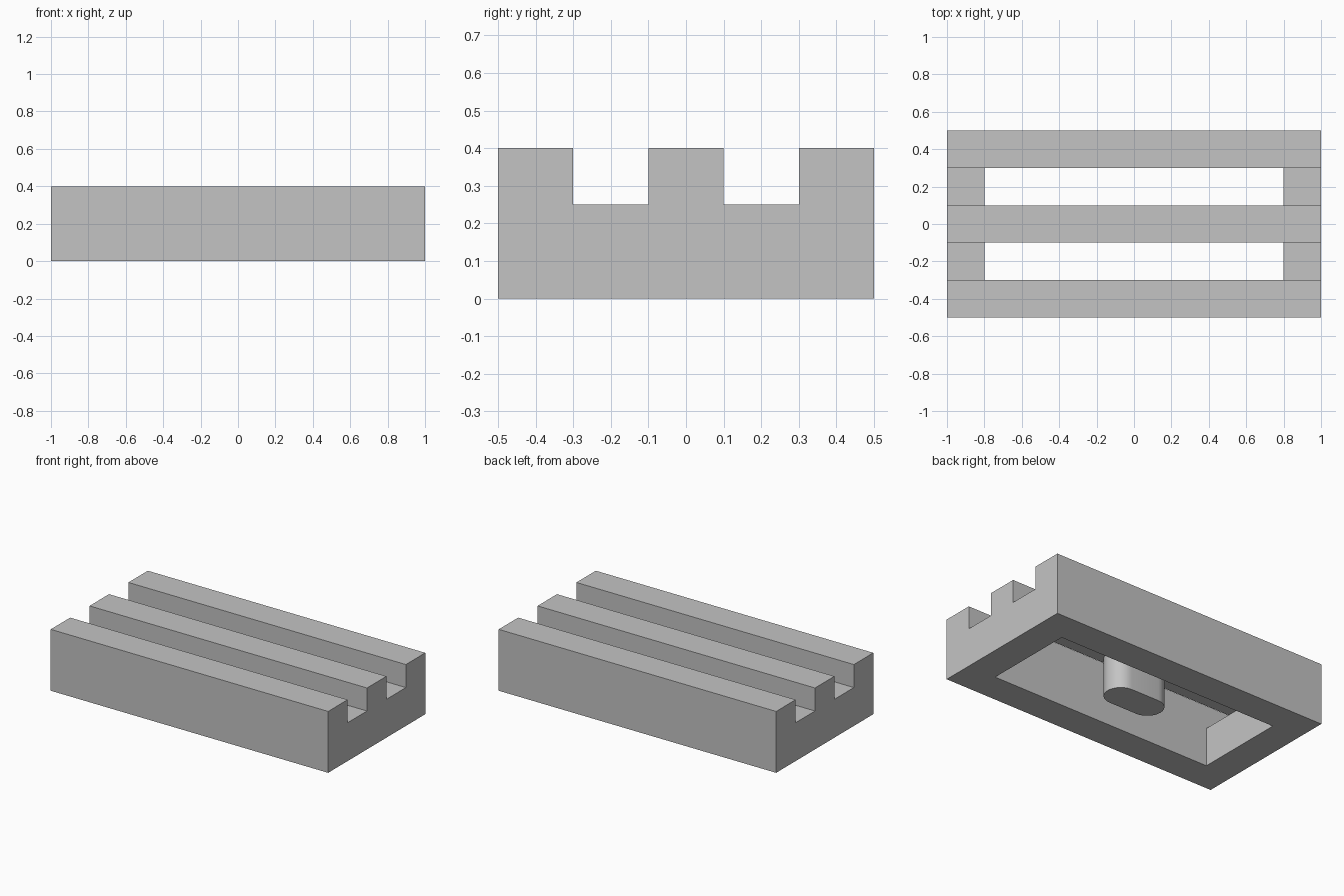
import bpy, bmesh, math
from mathutils import Vector

cube = bpy.data.objects.get("Cube")
if cube:
    bpy.data.objects.remove(cube)

grey = bpy.data.materials.new("light_grey")
grey.use_nodes = True
colour = (0.55, 0.55, 0.55, 1)
grey.diffuse_color = colour
grey.node_tree.nodes["Principled BSDF"].inputs["Base Color"].default_value = colour


def finish(name, bm):
    bmesh.ops.recalc_face_normals(bm, faces=bm.faces)
    mesh = bpy.data.meshes.new(name)
    bm.to_mesh(mesh)
    bm.free()
    mesh.materials.append(grey)
    obj = bpy.data.objects.new(name, mesh)
    bpy.context.collection.objects.link(obj)
    return obj


# Grille tile: one closed skin around the solid cells of a coarse grid
breaks = ([-1, -0.8, 0.8, 1],
          [-0.5, -0.3, -0.1, 0.1, 0.3, 0.5],
          [0, 0.25, 0.4])
sizes = [len(b) - 1 for b in breaks]


def solid(cell):
    if any(not 0 <= c < n for c, n in zip(cell, sizes)):
        return False
    i, j, k = cell
    if k == 1:
        return j % 2 == 0               # three long bars
    return i != 1 or j in (0, 4)        # hollow rim below them


bm = bmesh.new()
cells = [(i, j, k) for i in range(sizes[0]) for j in range(sizes[1])
         for k in range(sizes[2])]
for cell in filter(solid, cells):
    for axis in range(3):
        for side in (0, 1):
            neighbour = list(cell)
            neighbour[axis] += 2 * side - 1
            if solid(neighbour):
                continue
            u, v = (axis + 1) % 3, (axis + 2) % 3
            corners = []
            for du, dv in ((0, 0), (1, 0), (1, 1), (0, 1)):
                index = list(cell)
                index[axis] += side
                index[u] += du
                index[v] += dv
                corners.append(bm.verts.new([breaks[a][index[a]] for a in range(3)]))
            bm.faces.new(corners)
bmesh.ops.remove_doubles(bm, verts=bm.verts, dist=0.001)
bmesh.ops.dissolve_limit(bm, angle_limit=0.01, verts=bm.verts, edges=bm.edges)
finish("grille_body", bm)

# Rounded support pin beneath the middle bar
bm = bmesh.new()
radius, steps = 0.1, 16
outline = []
for end in (1, -1):
    for s in range(steps + 1):
        a = math.pi * (s / steps - 0.5)
        outline.append(bm.verts.new((end * (0.1 + radius * math.cos(a)),
                                     end * radius * math.sin(a), 0)))
base = bm.faces.new(outline)
top = bmesh.ops.extrude_face_region(bm, geom=[base], use_keep_orig=True)["geom"]
bmesh.ops.translate(bm, vec=Vector((0, 0, 0.25)),
                    verts=[g for g in top if isinstance(g, bmesh.types.BMVert)])
bmesh.ops.delete(bm, geom=[g for g in top if isinstance(g, bmesh.types.BMFace)],
                 context='FACES_ONLY')
pin = finish("support_pin", bm)
# Make sure the open shell faces outwards
bm = bmesh.new()
bm.from_mesh(pin.data)
bm.normal_update()
if any(f.normal.z > 0.5 for f in bm.faces):
    bmesh.ops.reverse_faces(bm, faces=bm.faces)
bm.to_mesh(pin.data)
bm.free()

bpy.ops.object.select_all(action='DESELECT')
pin.select_set(True)
bpy.context.view_layer.objects.active = pin
bpy.ops.object.shade_smooth_by_angle(angle=math.radians(40))
